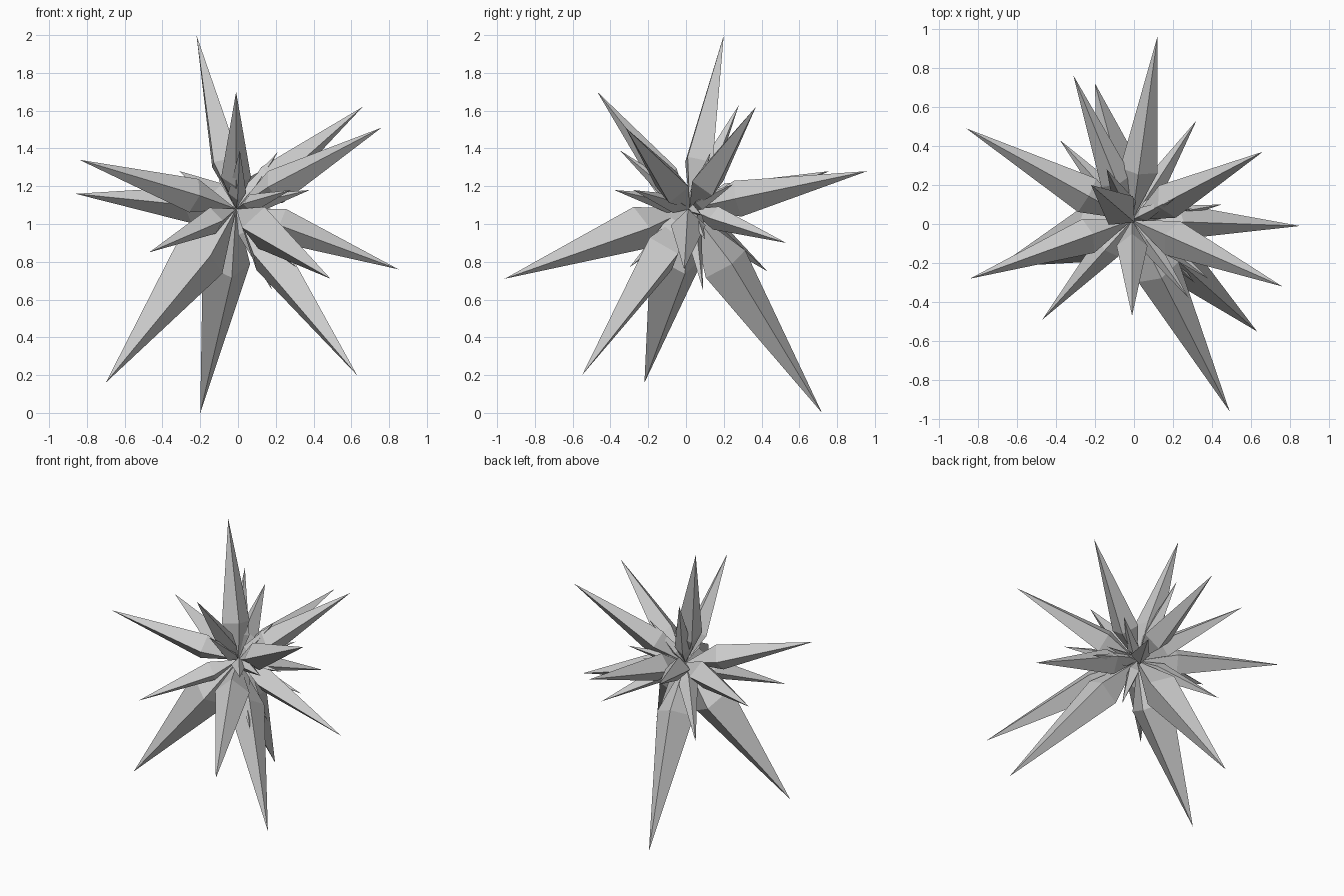
import bpy
import bmesh
import math
from mathutils import Vector

# Remove the default cube only
default_cube = bpy.data.objects.get("Cube")
if default_cube:
    bpy.data.objects.remove(default_cube, do_unlink=True)

# Single flat grey material
grey = bpy.data.materials.new("pale grey")
grey.use_nodes = True
colour = (0.6, 0.6, 0.6, 1.0)
grey.diffuse_color = colour
grey.node_tree.nodes["Principled BSDF"].inputs["Base Color"].default_value = colour

CORE = Vector((-0.01, 0.02, 1.08))
SIDES = 4
SHOULDER = 0.27   # fraction of the length where a spike is widest
SLENDER = 0.1     # widest radius as a fraction of the length


def add_spike(name, tip, slender=SLENDER):
    """Long four-sided double pyramid from the core to the tip."""
    tip = Vector(tip)
    axis = tip - CORE
    length = axis.length
    turn = axis.to_track_quat('Z', 'Y')
    bm = bmesh.new()
    inner = bm.verts.new(CORE)
    outer = bm.verts.new(tip)
    ring = []
    for i in range(SIDES):
        a = math.tau * i / SIDES
        offset = Vector((math.cos(a), math.sin(a), 0)) * slender * length
        offset.z = SHOULDER * length
        ring.append(bm.verts.new(CORE + turn @ offset))
    for i in range(SIDES):
        a, b = ring[i], ring[(i + 1) % SIDES]
        bm.faces.new((a, b, outer))
        bm.faces.new((b, a, inner))
    bmesh.ops.recalc_face_normals(bm, faces=bm.faces)
    mesh = bpy.data.meshes.new(name)
    bm.to_mesh(mesh)
    bm.free()
    mesh.materials.append(grey)
    obj = bpy.data.objects.new(name, mesh)
    bpy.context.collection.objects.link(obj)


# Spike tips grouped by the way they point
groups = {
    "upper_spike": [
        (-0.22, 0.20, 2.0), (-0.01, -0.47, 1.70), (0.66, 0.37, 1.62),
        (0.76, -0.32, 1.51), (-0.14, 0.28, 1.63), (0.01, -0.35, 1.39),
        (0.21, 0.13, 1.38),
    ],
    "side_spike": [
        (-0.84, -0.28, 1.34), (-0.86, 0.49, 1.16), (-0.31, 0.76, 1.28),
        (0.12, 0.96, 1.28), (0.38, -0.28, 1.18), (0.28, -0.38, 1.18),
        (0.30, 0.25, 1.21), (0.30, 0.08, 1.05), (0.45, 0.10, 0.92),
        (0.32, 0.53, 0.90), (-0.47, -0.49, 0.85),
    ],
    "lower_spike": [
        (0.85, -0.01, 0.76), (0.49, -0.96, 0.71), (0.31, -0.30, 0.77),
        (-0.38, 0.43, 0.75), (0.18, 0.09, 0.65), (0.63, -0.55, 0.20),
        (-0.20, 0.72, 0.0),
    ],
}
for name, tips in groups.items():
    for number, tip in enumerate(tips, start=1):
        add_spike(f"{name}_{number}", tip)

# The stoutest spike, low on the front right
add_spike("stout_lower_spike", (-0.70, -0.22, 0.16), slender=0.13)
